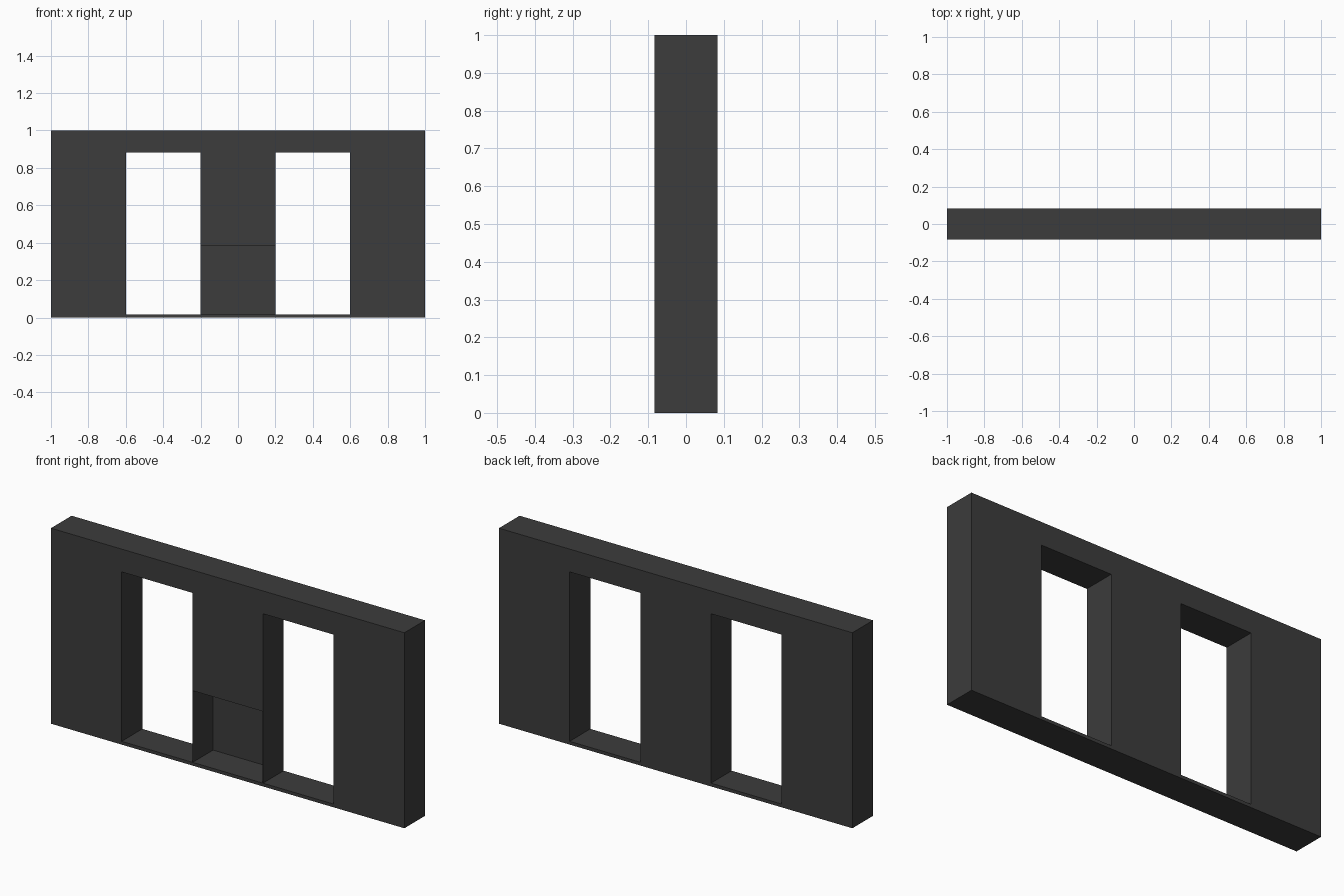
import bpy

if "Cube" in bpy.data.objects:
    bpy.data.objects.remove(bpy.data.objects["Cube"], do_unlink=True)

DEPTH = 1 / 6        # wall thickness
SILL = 1 / 60        # threshold height
SKIN = 0.002         # thin panels around the niche

# Single dark grey material
grey = bpy.data.materials.new("dark grey")
grey.use_nodes = True
colour = (0.045, 0.045, 0.045, 1)
grey.diffuse_color = colour
bsdf = next(n for n in grey.node_tree.nodes if n.type == 'BSDF_PRINCIPLED')
bsdf.inputs["Base Color"].default_value = colour


def box(name, x, y, z):
    """Box spanning the given (min, max) ranges."""
    spans = (x, y, z)
    bpy.ops.mesh.primitive_cube_add(size=1, location=[sum(s) / 2 for s in spans])
    ob = bpy.context.object
    ob.name = name
    ob.scale = [s[1] - s[0] for s in spans]
    bpy.ops.object.transform_apply(location=True, rotation=False, scale=True)
    ob.data.materials.append(grey)
    return ob


def cut(target, cutter):
    """Subtract the cutter from the target and discard it."""
    cutter.hide_render = True
    mod = target.modifiers.new("opening", 'BOOLEAN')
    mod.operation = 'DIFFERENCE'
    mod.solver = 'EXACT'
    mod.object = cutter
    bpy.context.view_layer.objects.active = target
    bpy.ops.object.modifier_apply(modifier=mod.name)
    bpy.data.objects.remove(cutter, do_unlink=True)


# Wall slab
half = DEPTH / 2
wall = box("wall", (-1, 1), (-half, half), (0, 1))

# Two doorways with a low threshold
for side in (-1, 1):
    span = sorted((side * 0.2, side * 0.6))
    cut(wall, box("doorway_cutter", span, (-0.2, 0.2), (SILL, 0.8833)))

# Front niche between the doorways, closed by thin side and back panels
cut(wall, box("niche_cutter", (-0.2 + SKIN, 0.2 - SKIN),
              (-0.2, half - SKIN), (SILL, 0.3833)))
